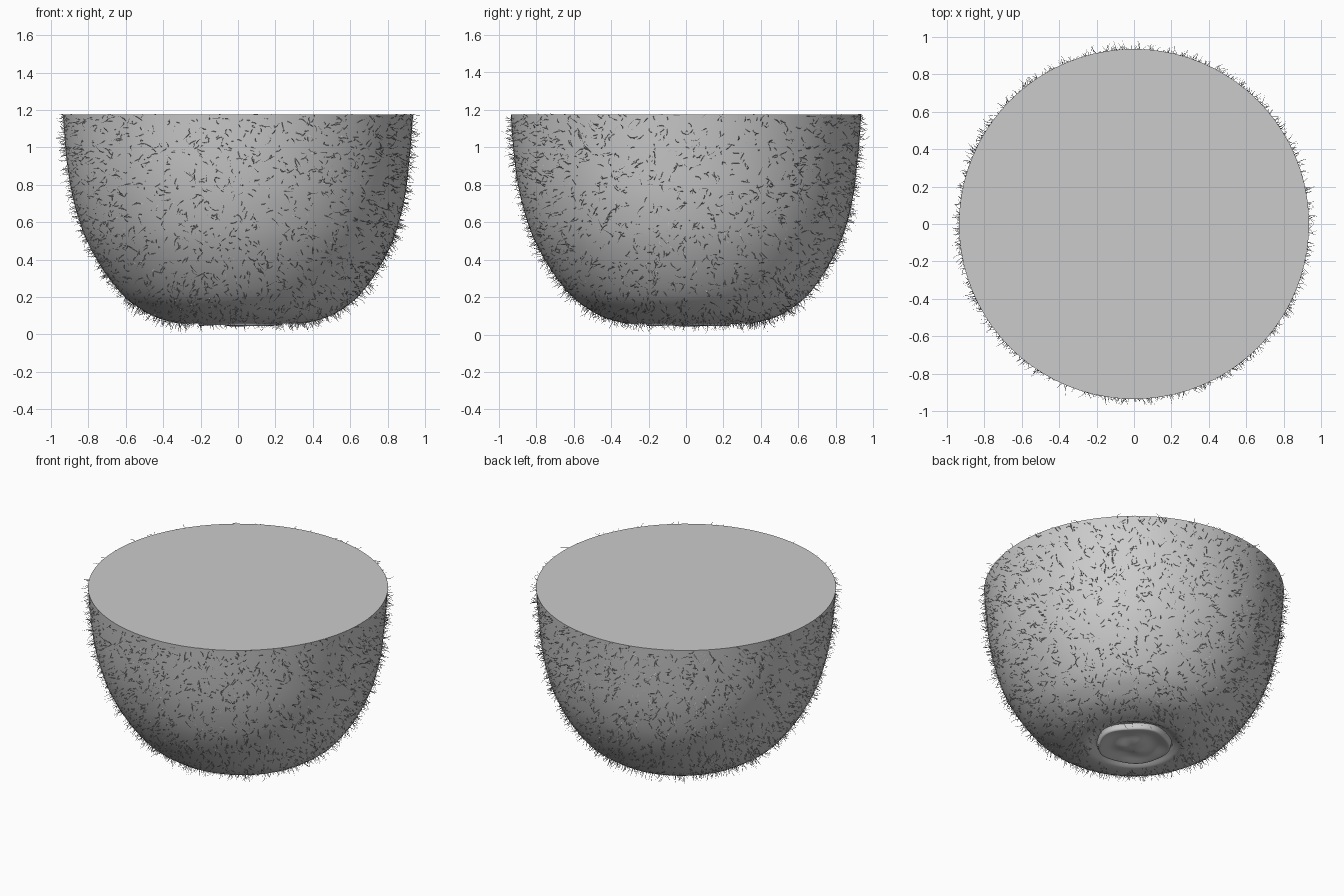
import bpy, math, random
from mathutils import Vector

if "Cube" in bpy.data.objects:
    bpy.data.objects.remove(bpy.data.objects["Cube"])

random.seed(7)
SEG = 80

# Profile (radius, z) from nub on the underside out and up to the cut rim
profile = [(0.06, 0.048), (0.13, 0.066), (0.195, 0.052), (0.222, 0.05), (0.232, 0.085),
           (0.26, 0.075), (0.30, 0.058), (0.37, 0.066), (0.47, 0.097), (0.55, 0.143),
           (0.635, 0.212), (0.735, 0.345), (0.82, 0.505), (0.868, 0.65),
           (0.90, 0.80), (0.923, 1.0), (0.936, 1.175)]


def catmull(pts, steps=3):
    p = [Vector(q) for q in pts]
    p = [2 * p[0] - p[1]] + p + [2 * p[-1] - p[-2]]
    out = []
    for a, b, c, d in zip(p, p[1:], p[2:], p[3:]):
        for i in range(steps):
            t = i / steps
            out.append(0.5 * (2 * b + (c - a) * t + (2 * a - 5 * b + 4 * c - d) * t * t
                              + (3 * b - a - 3 * c + d) * t ** 3))
    return out + [p[-2]]


def make_object(name, verts, faces):
    me = bpy.data.meshes.new(name)
    me.from_pydata(verts, [], faces)
    me.update()
    ob = bpy.data.objects.new(name, me)
    bpy.context.collection.objects.link(ob)
    bpy.ops.object.select_all(action='DESELECT')
    bpy.context.view_layer.objects.active = ob
    ob.select_set(True)
    return ob


# Halved fruit body: revolved profile with a slight lean and a lumpy nub
def body_point(r, z, a):
    lean = 0.022 * max(0, 1 - z / 0.9) * min(1, r / 0.5)
    lump = 0.008 * math.sin(3 * a + 9 * r) * max(0, 1 - r / 0.32) * min(1, r / 0.1)
    wob = 1 + 0.025 * math.sin(5 * a + 1) * (1 if r < 0.24 and z < 0.1 else 0)
    return Vector((r * wob * math.cos(a) + lean, r * wob * math.sin(a) + lean, z + lump))


rings = catmull(profile)
verts, faces = [], []
for r, z in rings:
    verts += [body_point(r, z, math.tau * j / SEG) for j in range(SEG)]
for i in range(len(rings) - 1):
    for j in range(SEG):
        k = (j + 1) % SEG
        faces.append((i * SEG + j, i * SEG + k, (i + 1) * SEG + k, (i + 1) * SEG + j))
last = (len(rings) - 1) * SEG
faces.append([last + j for j in range(SEG)])
verts.append(Vector((0, 0, 0.042)))
faces += [(len(verts) - 1, (j + 1) % SEG, j) for j in range(SEG)]
body = make_object("fruit_half", verts, faces)
bpy.ops.object.shade_smooth_by_angle(angle=math.radians(50))

# Fuzz: short bent tapered hairs scattered evenly over the skin
skin = [f for f in body.data.polygons
        if len(f.vertices) == 4 and math.hypot(f.center.x, f.center.y) > 0.28]
picks = random.choices(skin, weights=[f.area for f in skin], k=4200)


def rand_dir():
    return Vector((random.gauss(0, 1), random.gauss(0, 1), random.gauss(0, 1))).normalized()


def clamp(p):
    return Vector((max(-1, min(1, p.x)), max(-1, min(1, p.y)), max(0, min(1.178, p.z))))


hv, hf = [], []
for f in picks:
    a, b, c, d = [body.data.vertices[i].co for i in f.vertices]
    p = a.lerp(b, random.random()).lerp(d.lerp(c, random.random()), random.random())
    n = f.normal
    direction = (n * 0.6 + rand_dir() * 0.7).normalized()
    if direction.dot(n) < 0.1:
        direction = (direction + n * 0.5).normalized()
    length = random.uniform(0.035, 0.075)
    bend = rand_dir() * 0.6
    pts = [p - n * 0.003]
    for s in range(3):
        pts.append(clamp(pts[-1] + direction * length / 3))
        direction = (direction + bend).normalized()
    u = n.orthogonal().normalized()
    w = n.cross(u)
    base = len(hv)
    for q, rad in zip(pts[:3], (0.0018, 0.0016, 0.0012)):
        hv += [q + (u * math.cos(t) + w * math.sin(t)) * rad
               for t in (0, math.tau / 3, 2 * math.tau / 3)]
    hv.append(pts[3])
    for s in range(2):
        for j in range(3):
            k = (j + 1) % 3
            o = base + 3 * s
            hf.append((o + j, o + k, o + 3 + k, o + 3 + j))
    hf += [(base + 6 + j, base + 6 + (j + 1) % 3, base + 9) for j in range(3)]
make_object("skin_fuzz", hv, hf)
